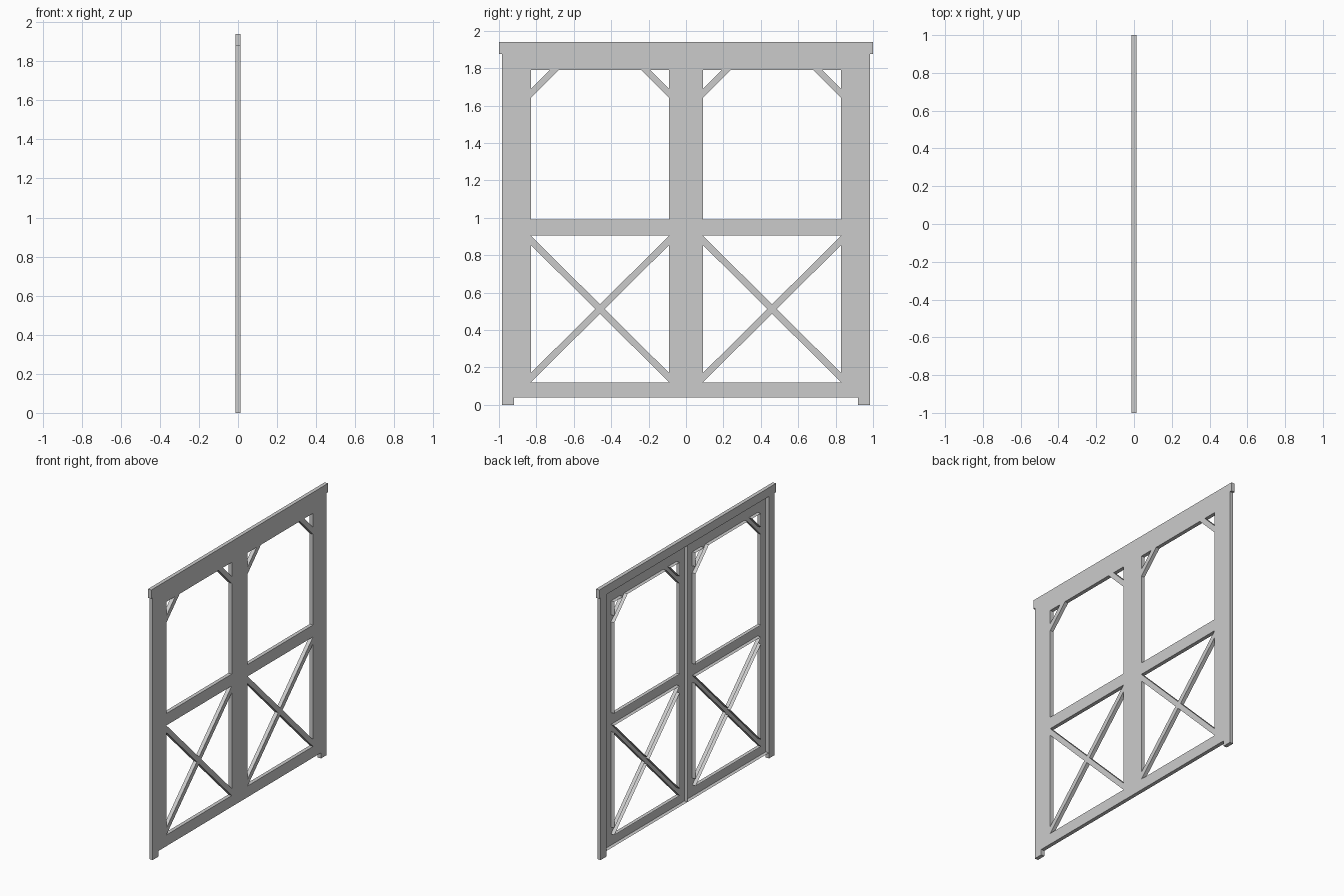
import bpy, bmesh
from mathutils import Vector

if "Cube" in bpy.data.objects:
    bpy.data.objects.remove(bpy.data.objects["Cube"])

T = 0.0135                       # half thickness
HEAD_Z, TOP_Z = 1.877, 1.94


def box(name, y0, y1, z0, z1):
    bm = bmesh.new()
    bmesh.ops.create_cube(bm, size=1)
    for v in bm.verts:
        v.co = Vector((v.co.x * 2 * T,
                       (y0 + y1) / 2 + v.co.y * (y1 - y0),
                       (z0 + z1) / 2 + v.co.z * (z1 - z0)))
    return finish(name, bm)


def finish(name, bm):
    me = bpy.data.meshes.new(name)
    bm.to_mesh(me)
    bm.free()
    ob = bpy.data.objects.new(name, me)
    bpy.context.collection.objects.link(ob)
    return ob


def rect(y0, y1, z0, z1):
    return [(y0, z0), (y1, z0), (y1, z1), (y0, z1)]


def shell(name, loops, side):
    """Pierced face on +x with edge walls, open on the -x side."""
    bm = bmesh.new()
    edges, walls = [], []
    for loop in loops:
        f = [bm.verts.new((T, side * y, z)) for y, z in loop]
        b = [bm.verts.new((-T, side * y, z)) for y, z in loop]
        for i in range(len(f)):
            j = (i + 1) % len(f)
            edges.append(bm.edges.new((f[i], f[j])))
            walls.append((f[i], f[j], b[j], b[i]))
    bmesh.ops.triangle_fill(bm, edges=edges, use_beauty=True, normal=(1, 0, 0))
    for w in walls:
        bm.faces.new(w)
    bmesh.ops.recalc_face_normals(bm, faces=bm.faces)
    front = max(bm.faces, key=lambda q: abs(q.normal.x))
    if front.normal.x < 0:
        bmesh.ops.reverse_faces(bm, faces=bm.faces)
    return finish(name, bm)


# Fixed frame
box("lintel", -1, 1, HEAD_Z, TOP_Z)
box("left_jamb", -0.985, -0.92, 0, HEAD_Z)
box("right_jamb", 0.92, 0.985, 0, HEAD_Z)

# Openings of one leaf
a, b = 0.09, 0.83                # stile inner edges
w0, w1 = 0.99, 1.79              # upper window
p0, p1 = 0.12, 0.905             # lower cross-braced panel
c, t = 0.15, 0.10                # corner brace outer and inner offsets
k = 0.05                         # cross brace height at the stile
mid, cz = (a + b) / 2, (p0 + p1) / 2
dy = (b - a) / 2 * k / (p1 - p0 - k)

window = [(a, w0), (b, w0), (b, w1 - c), (b - c, w1), (a + c, w1), (a, w1 - c)]
corners = [[(a, w1), (a, w1 - t), (a + t, w1)],
           [(b, w1), (b - t, w1), (b, w1 - t)]]
cross = [[(a, p1), (mid, cz + k / 2), (b, p1)],
         [(a, p0), (b, p0), (mid, cz - k / 2)],
         [(a, p0 + k), (mid - dy, cz), (a, p1 - k)],
         [(b, p0 + k), (b, p1 - k), (mid + dy, cz)]]
loops = [rect(0, 0.92, 0.04, HEAD_Z), window] + corners + cross

# Pair of door leaves
shell("left_door_leaf", loops, -1)
shell("right_door_leaf", loops, 1)
